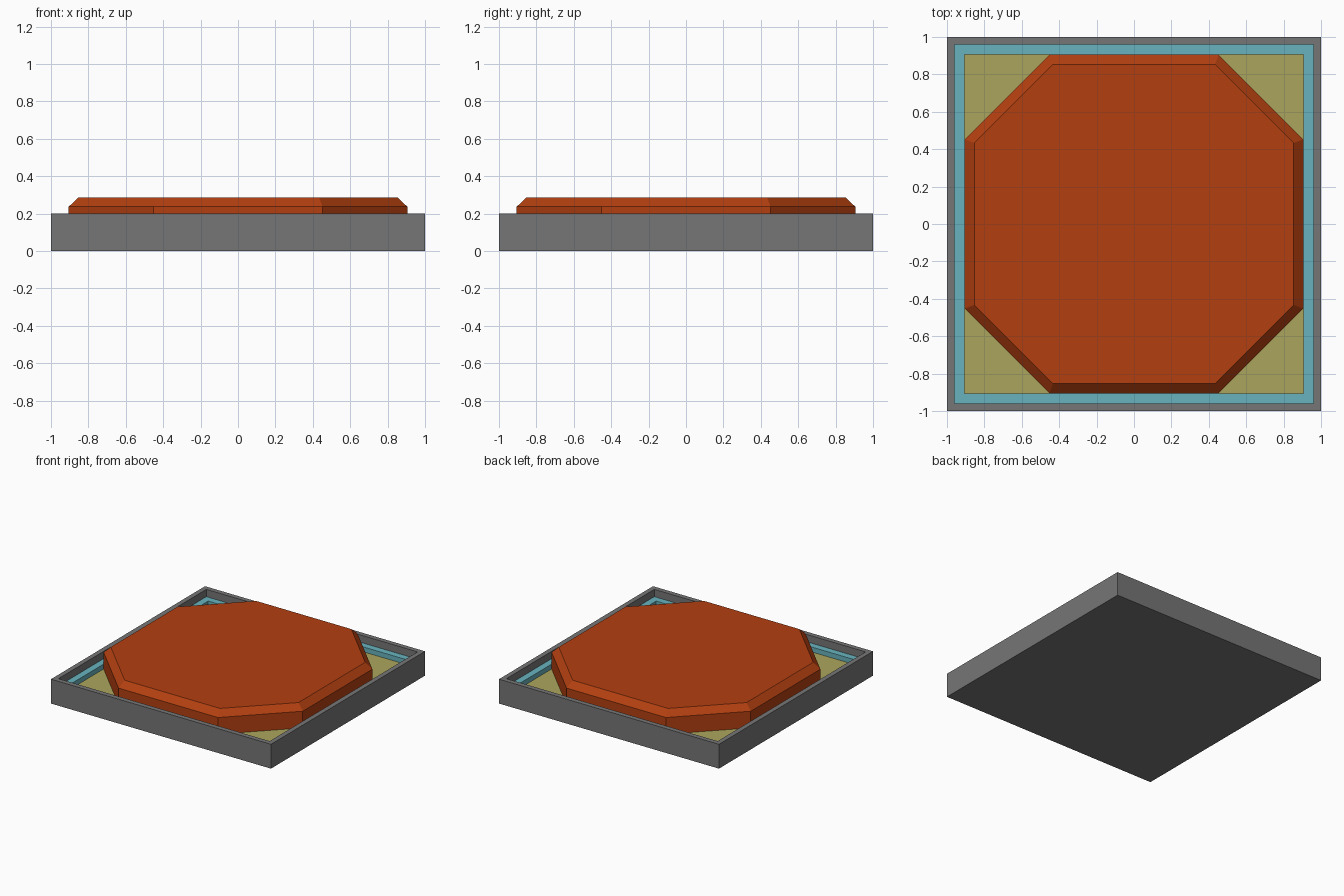
import bpy, bmesh

cube = bpy.data.objects.get("Cube")
if cube:
    bpy.data.objects.remove(cube, do_unlink=True)


def material(name, rgb):
    colour = (*rgb, 1.0)
    mat = bpy.data.materials.new(name)
    mat.use_nodes = True
    mat.diffuse_color = colour
    mat.node_tree.nodes["Principled BSDF"].inputs["Base Color"].default_value = colour
    return mat


def square(half):
    return [(-half, -half), (half, -half), (half, half), (-half, half)]


def octagon(half, short):
    return [(-short, -half), (short, -half), (half, -short), (half, short),
            (short, half), (-short, half), (-half, short), (-half, -short)]


def loft(name, rings, mat, closed=False):
    """Join outlines, given as (points, z), from bottom to top.
    Caps both ends, or links the last outline back to the first if closed."""
    bm = bmesh.new()
    loops = [[bm.verts.new((x, y, z)) for x, y in pts] for pts, z in rings]
    pairs = list(zip(loops, loops[1:]))
    if closed:
        pairs.append((loops[-1], loops[0]))
    else:
        bm.faces.new(loops[0][::-1])
        bm.faces.new(loops[-1])
    for a, b in pairs:
        n = len(a)
        for i in range(n):
            j = (i + 1) % n
            bm.faces.new((a[i], a[j], b[j], b[i]))
    bmesh.ops.recalc_face_normals(bm, faces=bm.faces)
    mesh = bpy.data.meshes.new(name)
    bm.to_mesh(mesh)
    bm.free()
    mesh.materials.append(mat)
    obj = bpy.data.objects.new(name, mesh)
    bpy.context.collection.objects.link(obj)
    return obj


grey = material("frame grey", (0.18, 0.18, 0.18))
teal = material("trim teal", (0.14, 0.45, 0.51))
olive = material("floor olive", (0.41, 0.38, 0.11))
rust = material("slab rust", (0.45, 0.05, 0.005))

FLOOR, LEDGE, RIM = 0.10, 0.14, 0.20
OUTER, INNER, TRIM = 1.0, 0.96, 0.905

# Open tray with a thin rim
loft("tray_frame", [(square(OUTER), 0), (square(OUTER), RIM),
                    (square(INNER), RIM), (square(INNER), FLOOR - 0.02)], grey)

# Stepped trim running round the inside of the rim
loft("inner_trim", [(square(INNER), FLOOR - 0.02), (square(INNER), LEDGE),
                    (square(TRIM), LEDGE), (square(TRIM), FLOOR - 0.02)],
     teal, closed=True)

# Floor panel inside the trim
loft("floor_panel", [(square(TRIM), FLOOR - 0.02), (square(TRIM), FLOOR)], olive)

# Octagonal slab with a chamfered top edge
loft("octagon_slab", [(octagon(0.905, 0.452), FLOOR), (octagon(0.905, 0.452), 0.237),
                      (octagon(0.853, 0.433), 0.287)], rust)
